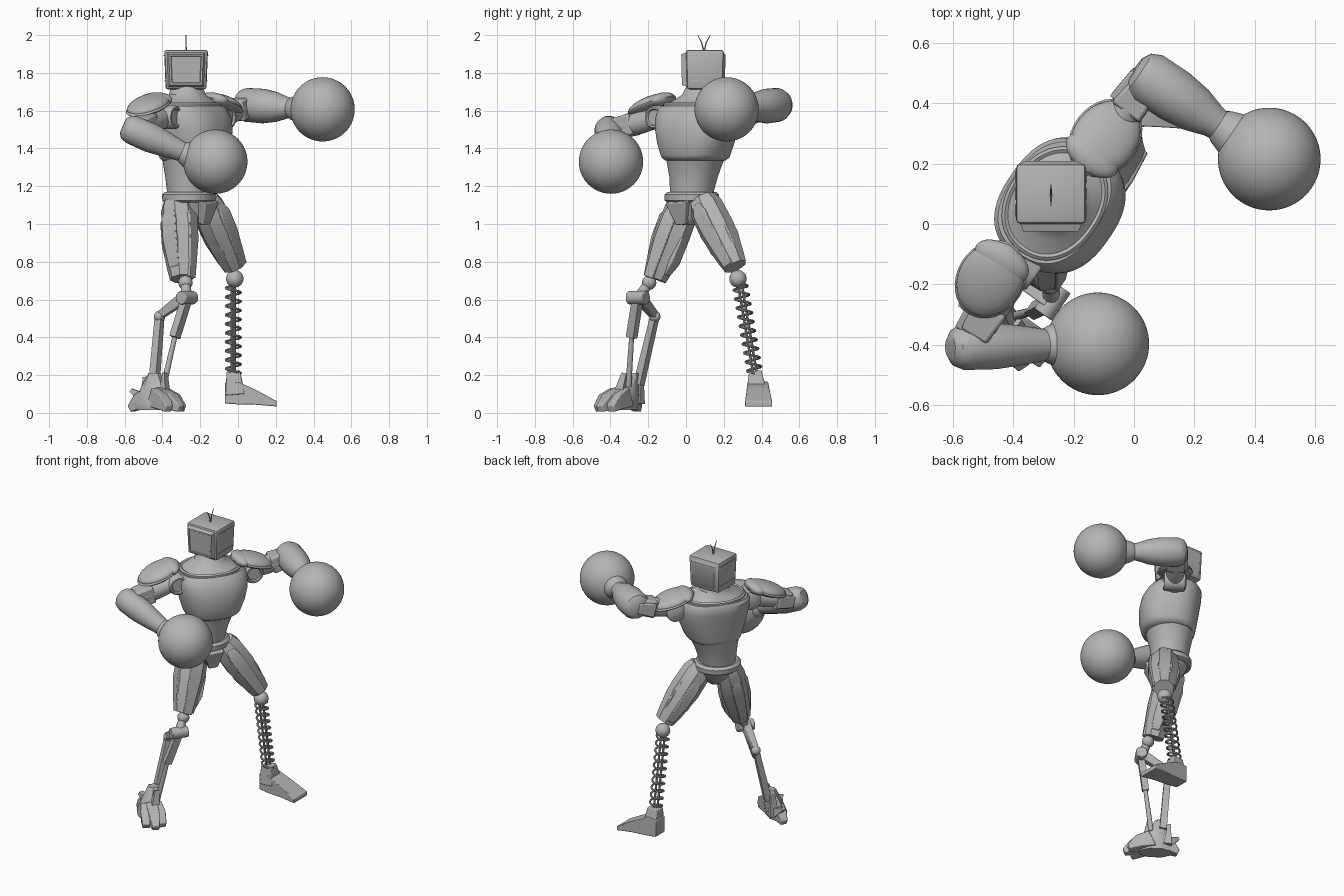
import bpy, bmesh, math
from mathutils import Vector, Matrix

if "Cube" in bpy.data.objects:
    bpy.data.objects.remove(bpy.data.objects["Cube"], do_unlink=True)

metal = bpy.data.materials.new("grey_metal")
metal.use_nodes = True
GREY = (0.46, 0.46, 0.46, 1)
metal.diffuse_color = GREY
metal.node_tree.nodes["Principled BSDF"].inputs["Base Color"].default_value = GREY

S = Vector((0.57, 0.82, 0)).normalized()     # torso's left
F = Vector((0.82, -0.57, 0)).normalized()    # torso's front
X, Z = Vector((1, 0, 0)), Vector((0, 0, 1))
parts = []


def add(name, bm, bevel=0):
    bmesh.ops.recalc_face_normals(bm, faces=bm.faces)
    mesh = bpy.data.meshes.new(name)
    bm.to_mesh(mesh)
    bm.free()
    mesh.materials.append(metal)
    ob = bpy.data.objects.new(name, mesh)
    bpy.context.collection.objects.link(ob)
    if bevel:
        mod = ob.modifiers.new("bevel", 'BEVEL')
        mod.width, mod.segments, mod.limit_method = bevel, 2, 'ANGLE'
    parts.append(ob)
    return ob


def loft(name, rings, n=32, ref=F, axis=None, bevel=0, power=2):
    """Rings are (centre, half width, half depth) along a straight axis."""
    d = axis or (Vector(rings[-1][0]) - Vector(rings[0][0])).normalized()
    u = d.cross(ref).normalized()
    v = u.cross(d)
    k = 1 / math.cos(math.pi / n) if n < 10 else 1
    bm = bmesh.new()
    loops = []
    for c, a, b in rings:
        loop = []
        for i in range(n):
            t = 2 * math.pi * (i + 0.5) / n
            x, y = (math.copysign(abs(w) ** (2 / power), w) for w in (math.cos(t), math.sin(t)))
            loop.append(bm.verts.new(Vector(c) + u * x * a * k + v * y * b * k))
        loops.append(loop)
    for p, q in zip(loops, loops[1:]):
        for i in range(n):
            j = (i + 1) % n
            bm.faces.new((p[i], p[j], q[j], q[i]))
    bm.faces.new(loops[0])
    bm.faces.new(loops[-1])
    return add(name, bm, bevel)


def bar(name, p, q, r0, r1, n=16, ref=F, bevel=0):
    """Straight piece; a radius may be a (width, depth) pair."""
    pair = lambda r: r if isinstance(r, tuple) else (r, r)
    return loft(name, [(p, *pair(r0)), (q, *pair(r1))], n, ref, bevel=bevel)


def ball(name, c, r, rot=None, size=(1, 1, 1), seg=48):
    bm = bmesh.new()
    m = Matrix.Translation(c) @ (rot or Matrix()) @ Matrix.Diagonal((*size, 1))
    bmesh.ops.create_uvsphere(bm, u_segments=seg, v_segments=seg // 2, radius=r, matrix=m)
    return add(name, bm)


def stack(name, rows, **kw):
    """Upright body from (x, y, z, half width, half depth) rows."""
    return loft(name, [((x, y, z), a, b) for x, y, z, a, b in rows], 64, F, Z, **kw)


# Torso, waist and neck
stack("chest", [(-.245, .05, 1.335, .15, .145), (-.24, .05, 1.35, .17, .163),
                (-.237, .05, 1.365, .178, .168), (-.235, .052, 1.43, .2, .181),
                (-.238, .056, 1.5, .218, .187), (-.247, .062, 1.56, .226, .186),
                (-.26, .068, 1.605, .22, .175), (-.263, .07, 1.625, .205, .16)], power=2.45)
stack("collar", [(-.262, .068, 1.6, .195, .158), (-.262, .068, 1.636, .195, .158),
                 (-.262, .068, 1.644, .185, .148), (-.262, .068, 1.638, .175, .138),
                 (-.266, .074, 1.662, .128, .115), (-.268, .078, 1.685, .095, .095),
                 (-.273, .085, 1.73, .08, .08)], power=2.2)
stack("belly", [(-.26, .03, 1.14, .112, .112), (-.26, .032, 1.18, .117, .117),
                (-.258, .04, 1.25, .13, .126), (-.252, .046, 1.315, .148, .142),
                (-.248, .05, 1.345, .158, .15)])
stack("belt", [(-.26, .03, 1.115, .13, .125), (-.26, .03, 1.125, .145, .138),
               (-.26, .03, 1.155, .147, .14), (-.26, .03, 1.17, .13, .125)])
stack("pelvis", [(-.225, .015, .995, .03, .035), (-.23, .018, 1.02, .06, .07),
                 (-.25, .027, 1.07, .095, .1), (-.26, .03, 1.13, .125, .12)])
bar("crotch_plate", (-.155, -.045, 1.12), (-.18, -.02, 1.0), (.065, .025), (.03, .02), 4, bevel=.006)

# Head: tapered box with a sloped screen frame, a back panel and side vents
HEAD = Vector((-.275, .1, 1.817))
bm = bmesh.new()
bmesh.ops.create_cube(bm, size=1, matrix=Matrix.Translation(HEAD) @ Matrix.Diagonal((.232, .2, .21, 1)))
for vert in bm.verts:
    if vert.co.z < HEAD.z:
        vert.co.x = HEAD.x + (vert.co.x - HEAD.x) * .93
        vert.co.y = HEAD.y + (vert.co.y - HEAD.y) * .95
bmesh.ops.bevel(bm, geom=bm.edges[:], offset=.014, segments=2, affect='EDGES', profile=.5)
for sign, steps in ((-1, ((.014, .026), (.014, 0), (.004, -.004))), (1, ((.02, .01),))):
    face = max(bm.faces, key=lambda f: f.normal.y * sign + f.calc_area() * 10)
    for inset, depth in steps:
        bmesh.ops.inset_region(bm, faces=[face], thickness=inset, depth=0)
        bmesh.ops.translate(bm, verts=face.verts[:], vec=(0, sign * depth, 0))
add("head", bm)
for sx in (-1, 1):
    for dy in (-.055, 0, .055):
        for dz in (-.06, .075):
            c = HEAD + Vector((sx * (.112 + dz * .04), dy, dz))
            bar("head_vent", c - Vector((0, .02, 0)), c + Vector((0, .02, 0)), (.004, .003), (.004, .003), 4, Z)
for dy in (-.034, .034):
    base = Vector((-.275, .095, 1.91))
    bend = base + Vector((0, dy * .35, .05))
    bar("antenna", base, bend, .004, .003, 8)
    bar("antenna_tip", bend, base + Vector((0, dy, .09)), .003, .0015, 8)

# Shoulders and arms, given as points for each side
ARMS = {
    "right": dict(sign=-1, pad=(-.475, -.183, 1.632), tilt=.36, elbow=(-.552, -.407, 1.495),
                  wrist=(-.29, -.4, 1.38), glove=(-.12, -.397, 1.33), r=.077),
    "left": dict(sign=1, pad=(-.095, .285, 1.638), tilt=.28, elbow=(.055, .478, 1.63),
                 wrist=(.285, .325, 1.613), glove=(.448, .215, 1.607), r=.09),
}
for side, arm in ARMS.items():
    sign, r = arm["sign"], arm["r"]
    pad, elbow, wrist, glove = (Vector(arm[k]) for k in ("pad", "elbow", "wrist", "glove"))
    joint = Vector((-.24, .073, 1.565)) + S * sign * .25
    bar(side + "_shoulder_link", joint - S * sign * .12, joint, .06, .055, 24)
    loft(side + "_shoulder_socket", [(joint + F * t, w, w) for t, w in
         ((-.07, .045), (-.06, .062), (.06, .062), (.07, .055), (.07, .045), (.06, .04))], 32, Z)
    # Domed pad, tilted down away from the neck
    out = (elbow - joint).normalized()
    flat = Vector((out.x, out.y, 0)).normalized()
    rot = Matrix.Rotation(math.atan2(flat.y, flat.x), 4, 'Z') @ Matrix.Rotation(arm["tilt"], 4, 'Y')
    slope = rot.to_3x3() @ X
    ball(side + "_shoulder_pad", pad, 1, rot, (.138, .106, .043), 32)
    ball(side + "_pad_rim", pad - Z * .01, 1, rot, (.145, .112, .024), 32)
    ball(side + "_inner_pad", pad - slope * .075 - Z * .004, 1, rot, (.06, .1, .04), 32)
    # Upper arm with a squared sleeve near the elbow
    line = lambda t: joint.lerp(elbow, t)
    loft(side + "_upper_arm", [(line(0), .05, .05), (line(.4), .06, .06), (line(.75), .055, .055),
                               (line(1), .05, .05)], 16, Z)
    bar(side + "_arm_sleeve", line(.5), line(.85), (.058, .058), (.05, .054), 4, Z, .012)
    back_arm = line(.55) - F * .055
    bar(side + "_arm_plate", back_arm, back_arm + out * .11, (.02, .045), (.015, .035), 4, Z, .006)
    # Forearm widening to a rounded elbow, narrow wrist and flared cuff
    d = (wrist - elbow).normalized()
    at = lambda t: elbow.lerp(wrist, t)
    loft(side + "_forearm", [(elbow - d * .062, r * .5, r * .55), (elbow - d * .045, r * .82, r * .85),
         (elbow - d * .01, r, r), (at(.35), r, r * 1.02), (at(.65), r * .87, r * .87),
         (at(.9), .056, .056), (at(.97), .053, .053), (at(1.02), .062, .062), (at(1.2), .08, .08)], 24, Z)
    ball(side + "_glove", glove, .17, seg=64)


# Armoured thighs with raised panels
def thigh(side, top, bottom, sign):
    top, bottom = Vector(top), Vector(bottom)
    at = lambda t: top.lerp(bottom, t)
    loft(side + "_thigh", [(at(0), .07, .066), (at(.12), .086, .084), (at(.45), .09, .088),
                           (at(.85), .07, .072), (at(1), .058, .06)], 8)
    for tag, off, width, a, b in (("front", F, .04, .08, .98), ("outer", S * sign, .045, .1, .85),
                                  ("back", -F, .035, .2, .95), ("inner", -S * sign, .035, .4, .95)):
        loft(f"{side}_{tag}_thigh_panel", [(at(a) + off * .07, width * .6, .012),
             (at(a + .12) + off * .085, width, .014), (at(a + .4) + off * .083, width, .014),
             (at(b) + off * .06, width * .7, .012)], 4, off, bevel=.005)


thigh("right", (-.32, -.0, 1.13), (-.297, -.165, .71), -1)
thigh("left", (-.175, .085, 1.13), (-.022, .262, .775), 1)

# Right lower leg: linked struts on a clawed foot
ball("right_knee_ball", (-.278, -.195, .69), .038, seg=24)
bar("right_knee_pin", (-.278, -.195, .69), (-.272, -.25, .61), .025, .03)
hub = Vector((-.27, -.255, .61))
bar("right_knee_hub", hub - S * .055, hub + S * .055, .036, .036, 24, Z, .004)
bar("right_knee_link", hub + Z * .01, (-.415, -.165, .515), (.028, .03), (.018, .02), 4, Z, .005)
ball("right_rear_joint", (-.415, -.165, .51), .03, seg=24)
bar("right_rear_shin", (-.415, -.165, .51), (-.445, -.25, .15), (.017, .02), (.022, .022), 4)
bar("right_front_shin", hub, (-.335, -.288, .4), (.022, .022), (.024, .02), 4)
bar("right_front_piston", (-.335, -.288, .4), (-.395, -.305, .14), .013, .016)

# Foot runs along the torso's front: ankle block, narrow toes and a heel spur
sole = Vector((-.425, -.31, 0))
spot = lambda f, s, z: sole + F * f + S * s + Z * z
loft("right_ankle", [(spot(-.03, .015, .21), .035, .03), (spot(-.02, -.01, .13), .05, .07),
                     (spot(-.01, -.03, .05), .06, .11), (spot(-.01, -.03, .015), .055, .1)], 8, axis=-Z)
for f, s in ((.16, .005), (.185, -.05), (.14, -.1), (-.15, -.035)):
    root, tip = spot(f * .1, s * .5, .085), spot(f, s, .022)
    mid = root.lerp(tip, .6)
    mid.z = .06
    loft("right_toe", [(root, .036, .055), (mid, .034, .042), (tip, .022, .018)], 4, Z, bevel=.005)
bar("right_heel_fin", spot(-.08, .01, .05), spot(-.09, .02, .19), (.03, .025), (.015, .01), 4)
bar("right_heel_spur", spot(-.08, .0, .07), spot(-.15, -.03, .12), (.03, .03), (.015, .01), 4, Z)
bar("right_instep_fin", spot(.06, -.02, .07), spot(.04, .01, .21), (.03, .02), (.015, .008), 4)

# Left lower leg: coil spring around twin rods on a wedge foot
ball("left_knee_ball", (-.017, .275, .71), .046, seg=32)
top, bottom = Vector((-.025, .285, .685)), Vector((-.025, .365, .21))
for off in (-.012, .012):
    bar("left_shin_rod", top + S * off, bottom + S * off, .007, .007, 10)
curve = bpy.data.curves.new("left_shin_spring", 'CURVE')
curve.dimensions, curve.bevel_depth, curve.bevel_resolution = '3D', .0065, 2
spline = curve.splines.new('POLY')
TURNS, STEPS = 10, 20
spline.points.add(TURNS * STEPS)
for i, point in enumerate(spline.points):
    t = 2 * math.pi * i / STEPS
    p = top.lerp(bottom, i / (TURNS * STEPS)) + Vector((math.cos(t), math.sin(t), 0)) * .039
    point.co = (*p, 1)
curve.materials.append(metal)
spring = bpy.data.objects.new("left_shin_spring", curve)
bpy.context.collection.objects.link(spring)
bpy.ops.object.select_all(action='DESELECT')
spring.select_set(True)
bpy.context.view_layer.objects.active = spring
bpy.ops.object.convert(target='MESH')
parts.append(bpy.context.view_layer.objects.active)
bar("left_ankle", (-.025, .367, .22), (-.015, .375, .1), (.033, .036), (.055, .05), 4, X, .005)
loft("left_foot", [((-.07, .38, .105), .048, .055), ((0, .38, .105), .055, .06),
                   ((.1, .382, .081), .062, .038), ((.205, .385, .048), .072, .014)], 4, Z, X, bevel=.004)

# Smooth shading with sharp edges kept
bpy.ops.object.select_all(action='DESELECT')
for ob in parts:
    ob.select_set(True)
bpy.context.view_layer.objects.active = parts[0]
bpy.ops.object.shade_smooth_by_angle(angle=math.radians(35))
